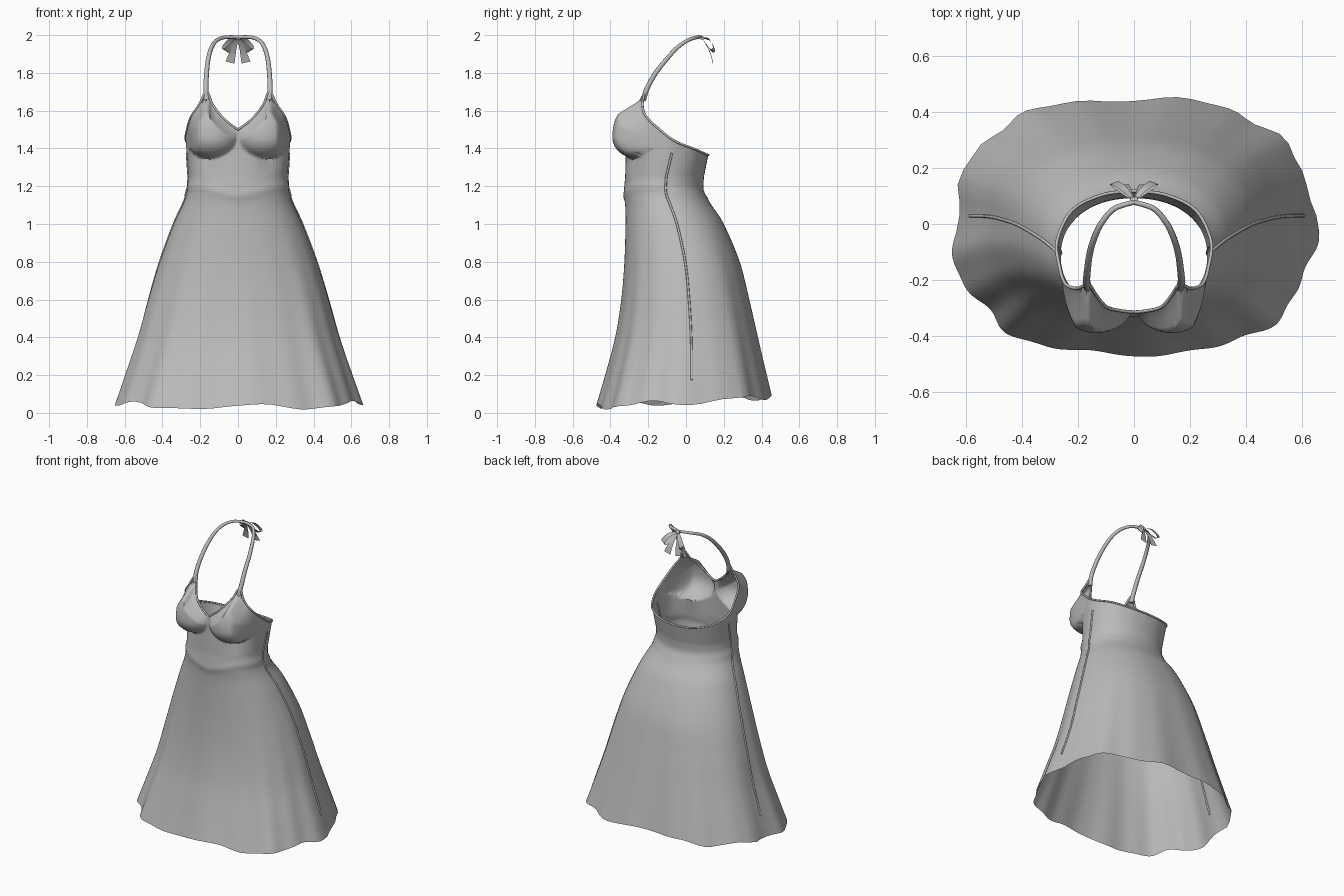
import bpy
import math
from mathutils import Vector

if "Cube" in bpy.data.objects:
    bpy.data.objects.remove(bpy.data.objects["Cube"])

fabric = bpy.data.materials.new("grey_fabric")
fabric.use_nodes = True
grey = (0.5, 0.5, 0.5, 1)
fabric.diffuse_color = grey
bsdf = fabric.node_tree.nodes["Principled BSDF"]
bsdf.inputs["Base Color"].default_value = grey
bsdf.inputs["Roughness"].default_value = 0.8


def spline(keys, steps):
    """Catmull-Rom resampling of a list of tuples."""
    out = []
    for i in range(len(keys) - 1):
        a, b, c, d = (keys[max(0, min(len(keys) - 1, i + k))] for k in (-1, 0, 1, 2))
        for s in range(steps):
            t = s / steps
            out.append(tuple(
                q + 0.5 * t * (r - p + t * (2 * p - 5 * q + 4 * r - w + t * (3 * (q - r) + w - p)))
                for p, q, r, w in zip(a, b, c, d)))
    return out + [tuple(keys[-1])]


def finish(obj, angle=60):
    obj.data.materials.clear()
    obj.data.materials.append(fabric)
    bpy.ops.object.select_all(action='DESELECT')
    obj.select_set(True)
    bpy.context.view_layer.objects.active = obj
    bpy.ops.object.shade_smooth_by_angle(angle=math.radians(angle))


def mesh_part(name, verts, faces):
    mesh = bpy.data.meshes.new(name)
    mesh.from_pydata(verts, [], faces)
    obj = bpy.data.objects.new(name, mesh)
    bpy.context.collection.objects.link(obj)
    finish(obj)
    return obj


def tube(name, points, radius, cyclic=False, radii=None):
    curve = bpy.data.curves.new(name, 'CURVE')
    curve.dimensions = '3D'
    curve.bevel_depth = radius
    curve.bevel_resolution = 2
    curve.use_fill_caps = True
    line = curve.splines.new('POLY')
    line.points.add(len(points) - 1)
    for i, p in enumerate(points):
        line.points[i].co = (*p, 1)
        line.points[i].radius = radii[i] if radii else 1
    line.use_cyclic_u = cyclic
    obj = bpy.data.objects.new(name, curve)
    bpy.context.collection.objects.link(obj)
    bpy.ops.object.select_all(action='DESELECT')
    obj.select_set(True)
    bpy.context.view_layer.objects.active = obj
    bpy.ops.object.convert(target='MESH')
    finish(bpy.context.view_layer.objects.active)


def ribbon(name, keys, across):
    """Flat strip along (x, y, z, half width) keys."""
    pts = spline(keys, 5)
    side = Vector(across).normalized()
    verts = []
    for p in pts:
        verts += [Vector(p[:3]) - side * p[3], Vector(p[:3]) + side * p[3]]
    faces = [(2 * i, 2 * i + 1, 2 * i + 3, 2 * i + 2) for i in range(len(pts) - 1)]
    mesh_part(name, verts, faces)


# Dress silhouette: height, half width, front y, back y
PROFILE = spline([
    (0.0, 0.66, -0.475, 0.47), (0.2, 0.595, -0.42, 0.425), (0.4, 0.53, -0.37, 0.38),
    (0.6, 0.475, -0.34, 0.335), (0.8, 0.415, -0.325, 0.285), (1.0, 0.34, -0.32, 0.2),
    (1.1, 0.293, -0.322, 0.135), (1.17, 0.268, -0.328, 0.095), (1.25, 0.262, -0.322, 0.095)], 8)

# Upper edge of the bodice: x, y, z, angle from front centre
RIM = spline([
    (0, -0.315, 1.5, 0), (0.05, -0.31, 1.535, 10), (0.1, -0.295, 1.585, 20),
    (0.138, -0.25, 1.64, 30), (0.156, -0.222, 1.69, 37), (0.176, -0.22, 1.69, 42),
    (0.207, -0.23, 1.63, 52), (0.247, -0.212, 1.57, 66), (0.267, -0.15, 1.51, 79),
    (0.275, -0.06, 1.44, 92), (0.22, 0.05, 1.395, 130), (0.11, 0.105, 1.37, 157),
    (0, 0.118, 1.365, 180)], 6)
RIM += [(-x, y, z, -a) for x, y, z, a in reversed(RIM[1:-1])]
WAIST_TOP = 1.25


def signed_pow(v, e):
    return math.copysign(abs(v) ** e, v)


def profile_at(z):
    for a, b in zip(PROFILE, PROFILE[1:]):
        if z <= b[0]:
            t = (z - a[0]) / (b[0] - a[0])
            return [p + (q - p) * t for p, q in zip(a, b)]
    return PROFILE[-1]


def skirt_point(th, v):
    # Wavy hem, a little higher at the back and sides
    hem = 0.058 - 0.03 * math.cos(th) + 0.012 * math.sin(6 * th + 1) + 0.006 * math.sin(11 * th)
    z = hem + (WAIST_TOP - hem) * v
    _, hw, front, back = profile_at(z)
    flare = max(0, 1 - z / 1.1)
    e = 2 / (2.15 + 0.35 * flare)
    x = signed_pow(math.sin(th), e)
    y = -signed_pow(math.cos(th), e)
    # Soft folds growing toward the hem, raised waist seam dipping at the centre
    fold = 1 + flare ** 1.4 * (0.018 * math.sin(9 * th + 0.6) + 0.012 * math.sin(17 * th + 1))
    seam = 1.145 + (0.055 * min(1, abs(x * hw) / 0.2) if y < 0 else 0.02 * abs(x))
    fold += 0.025 * math.exp(-((z - seam) / 0.018) ** 2)
    return Vector((x * hw * fold, (front + back) / 2 + y * (back - front) / 2 * fold, z))


def bodice_point(rim, t):
    p = skirt_point(math.radians(rim[3]), 1).lerp(Vector(rim[:3]), t)
    # Rounded cups pushed forward from the front panel
    height = 0.2 if p.z > 1.46 else 0.115
    e = 1 - ((abs(p.x) - 0.135) / 0.145) ** 2 - ((p.z - 1.46) / height) ** 2
    if e > 0:
        s = max(0, min(1, (82 - abs(rim[3])) / 32))
        weight = s * s * (3 - 2 * s) * min(1, (1 - t) * 4)
        p.y += (min(p.y, -0.255 - 0.135 * math.sqrt(e)) - p.y) * weight
    return p


# Dress body: one open sheet from hem to upper edge
SKIRT_ROWS, BODICE_ROWS = 64, 32
rows = [[skirt_point(math.radians(r[3]), i / SKIRT_ROWS) for r in RIM]
        for i in range(SKIRT_ROWS + 1)]
rows += [[bodice_point(r, i / BODICE_ROWS) for r in RIM] for i in range(1, BODICE_ROWS + 1)]
n = len(RIM)
faces = [(i * n + j, i * n + (j + 1) % n, (i + 1) * n + (j + 1) % n, (i + 1) * n + j)
         for i in range(len(rows) - 1) for j in range(n)]
mesh_part("dress_body", [p for row in rows for p in row], faces)

# Piping on the upper edge
tube("neckline_trim", [r[:3] for r in RIM], 0.006, True)

# Side seams
for name, target in (("left_side_seam", 92), ("right_side_seam", -92)):
    col = min(range(n), key=lambda j: abs(RIM[j][3] - target))
    tube(name, [row[col] for row in rows if 0.17 < row[col].z < 1.38], 0.006)

# Halter straps, meeting behind the neck
strap = spline([(0.165, -0.226, 1.655), (0.17, -0.205, 1.72), (0.166, -0.16, 1.8),
                (0.158, -0.105, 1.87), (0.142, -0.05, 1.93), (0.115, 0.005, 1.97),
                (0.07, 0.055, 1.988), (0, 0.078, 1.99)], 6)
taper = [1.35 - 0.55 * i / (len(strap) - 1) for i in range(len(strap))]
for name, m in (("left_strap", 1), ("right_strap", -1)):
    tube(name, [(m * x, y, z) for x, y, z in strap], 0.011, radii=taper)

# Bow: knot, loops and tails
tube("bow_knot", [(-0.012, 0.085, 1.985), (0.012, 0.085, 1.985)], 0.011)
for side, m in (("left", 1), ("right", -1)):
    ribbon(side + "_bow_loop",
           [(0, 0.085, 1.985, 0.006), (m * 0.035, 0.125, 1.975, 0.014),
            (m * 0.07, 0.148, 1.93, 0.018), (m * 0.06, 0.135, 1.918, 0.018),
            (m * 0.025, 0.105, 1.955, 0.012), (0, 0.085, 1.983, 0.006)],
           (m * 0.8, -0.3, 0.5))
    ribbon(side + "_bow_tail",
           [(0, 0.085, 1.985, 0.006), (m * 0.018, 0.112, 1.94, 0.012),
            (m * 0.03, 0.13, 1.9, 0.018), (m * 0.042, 0.142, 1.855, 0.024)],
           (1, 0, m * 0.25))
